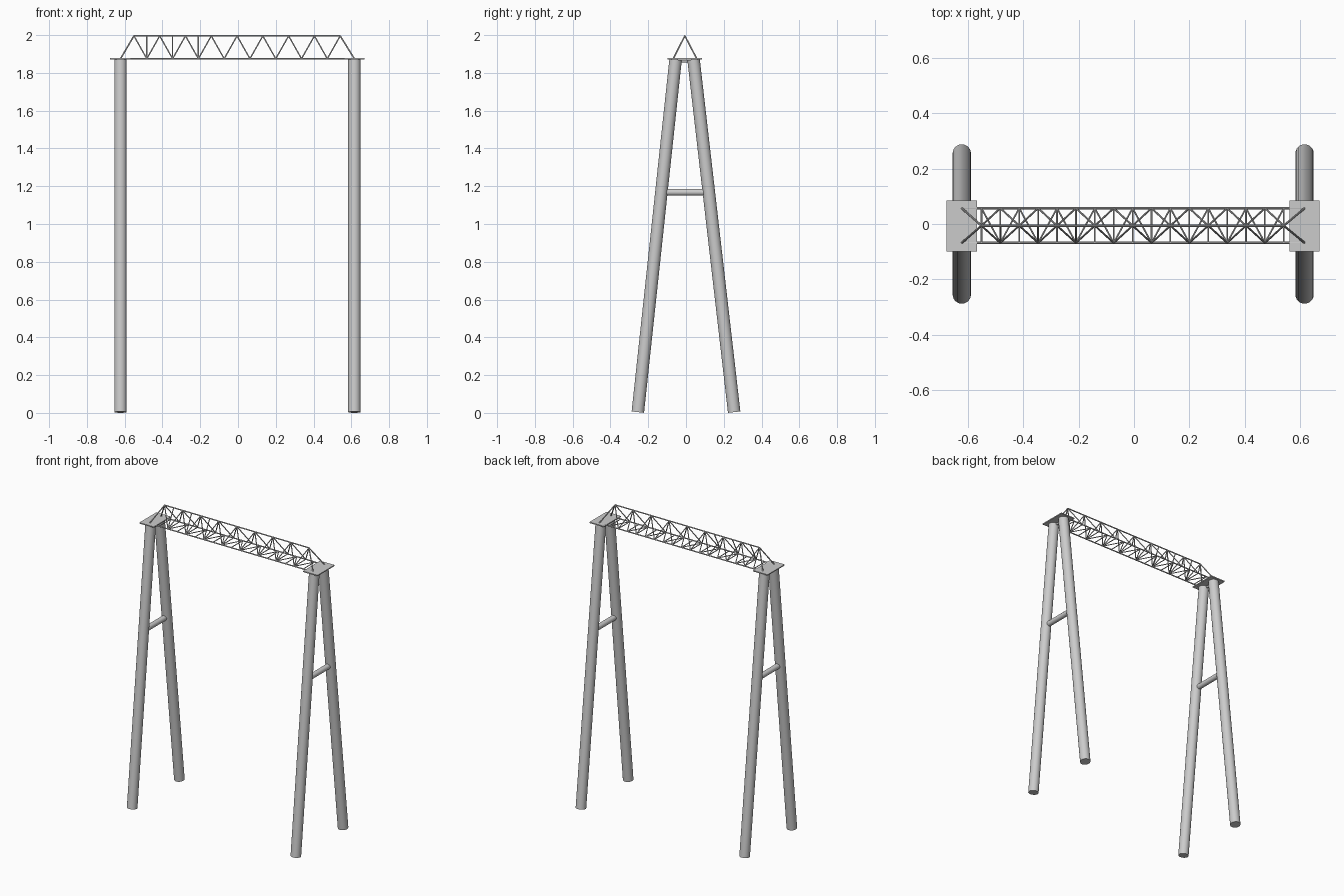
import bpy, bmesh, math
from mathutils import Vector, Matrix

if "Cube" in bpy.data.objects:
    bpy.data.objects.remove(bpy.data.objects["Cube"])


def add_rod(bm, a, b, r, sides):
    a, b = Vector(a), Vector(b)
    d = b - a
    m = Matrix.Translation((a + b) / 2) @ d.to_track_quat('Z', 'Y').to_matrix().to_4x4()
    bmesh.ops.create_cone(bm, cap_ends=True, segments=sides, radius1=r, radius2=r,
                          depth=d.length, matrix=m)


def rods(name, pairs, r, sides, smooth=True):
    bm = bmesh.new()
    for a, b in pairs:
        add_rod(bm, a, b, r, sides)
    me = bpy.data.meshes.new(name)
    bm.to_mesh(me)
    bm.free()
    ob = bpy.data.objects.new(name, me)
    bpy.context.collection.objects.link(ob)
    if smooth:
        bpy.ops.object.select_all(action='DESELECT')
        ob.select_set(True)
        bpy.context.view_layer.objects.active = ob
        bpy.ops.object.shade_smooth_by_angle(angle=math.radians(40))
    return ob


PLATE_Z = 1.875
YC = -0.006            # centre line of the beam
YF, YB = -0.068, 0.057  # lower chords
TOP = 1.996

# A-frame towers with head plates
for side, x in (("left", -0.622), ("right", 0.616)):
    rods(side + "_front_leg", [((x, -0.255, 0.004), (x, -0.055, 1.871))], 0.033, 24)
    rods(side + "_back_leg", [((x, 0.255, 0.004), (x, 0.040, 1.871))], 0.033, 24)
    rods(side + "_leg_brace", [((x, -0.115, 1.168), (x, 0.105, 1.168))], 0.018, 20)
    rods(side + "_head_brace", [((x, -0.05, 1.862), (x, 0.035, 1.862))], 0.007, 12)
    bpy.ops.mesh.primitive_cube_add(size=1, location=(x, -0.007, PLATE_Z))
    plate = bpy.context.object
    plate.name = side + "_head_plate"
    plate.scale = (0.109, 0.184, 0.007)

# Triangular lattice beam: chords and sloping ends
X0, X1, PANELS = -0.551, 0.541, 8
half = (X1 - X0) / (2 * PANELS)
chords = [((X0, YC, TOP), (X1, YC, TOP))]
for y in (YF, YB):
    chords.append(((-0.622, y, PLATE_Z), (0.616, y, PLATE_Z)))
    chords.append(((-0.622, y, PLATE_Z), (X0, YC, TOP)))
    chords.append(((0.616, y, PLATE_Z), (X1, YC, TOP)))
rods("beam_chords", chords, 0.004, 8)

# Zigzag webs on both sloping faces, closer uprights on the left part
web = []
for y in (YF, YB):
    for i in range(2 * PANELS):
        xa, xb = X0 + i * half, X0 + (i + 1) * half
        za, zb = (TOP, PLATE_Z) if i % 2 == 0 else (PLATE_Z, TOP)
        ya, yb = (YC, y) if i % 2 == 0 else (y, YC)
        web.append(((xa, ya, za), (xb, yb, zb)))
for k in range(3):
    x = X0 + (2 * k + 1) * half
    web.append(((x, YC, TOP), (x, YF, PLATE_Z)))
rods("beam_web", web, 0.0034, 8)

# Cross struts and diagonals of the underside
floor = []
for i in range(2 * PANELS + 1):
    x = X0 + i * half
    floor.append(((x, YF, PLATE_Z), (x, YB, PLATE_Z)))
    if i < 2 * PANELS:
        ya, yb = (YF, YB) if i % 2 else (YB, YF)
        floor.append(((x, ya, PLATE_Z), (x + half, yb, PLATE_Z)))
rods("beam_underside_bracing", floor, 0.003, 8)
